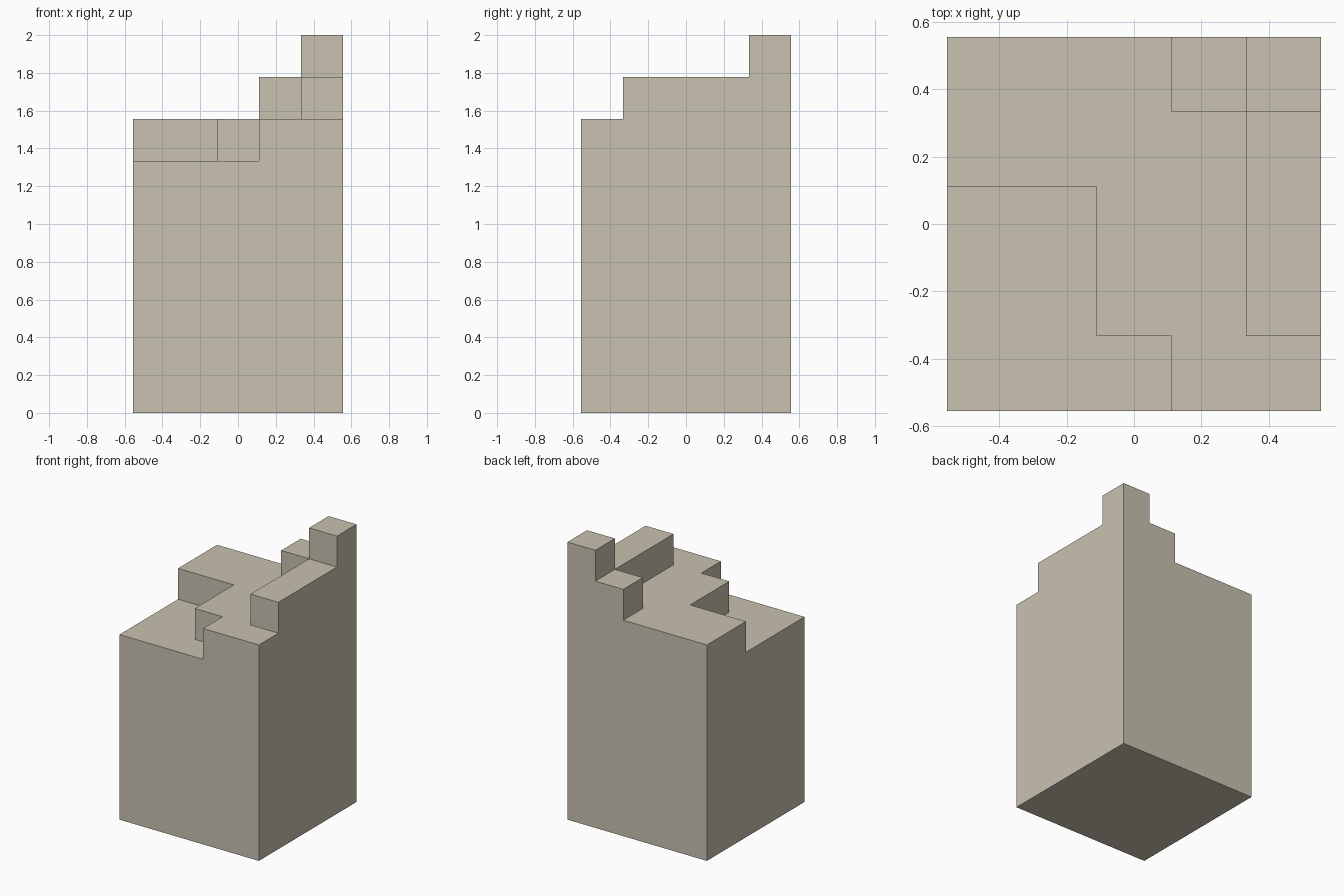
import bpy, bmesh, math

if "Cube" in bpy.data.objects:
    bpy.data.objects.remove(bpy.data.objects["Cube"], do_unlink=True)

UNIT = 2 / 9            # one grid step
N = 5                   # cells per side
TIERS = [0, 6, 7, 8, 9]  # heights of the terraces, in units

stone = bpy.data.materials.new("warm_stone")
stone.use_nodes = True
colour = (0.584, 0.539, 0.434, 1)
stone.diffuse_color = colour
stone.node_tree.nodes["Principled BSDF"].inputs["Base Color"].default_value = colour


def tier(i, j):
    """Terrace number of a cell; i runs along x and j along y."""
    if not (0 <= i < N and 0 <= j < N):
        return 0
    if i == 4 and j == 4:
        return 4                                  # corner peak
    if (i == 4 and j >= 1) or (i == 3 and j == 4):
        return 3                                  # ridge
    if (i < 2 and j < 3) or (i == 2 and j == 0):
        return 1                                  # sunken front corner
    return 2


bm = bmesh.new()


def quad(*corners):
    bm.faces.new([bm.verts.new(((x - N / 2) * UNIT, (y - N / 2) * UNIT, z * UNIT))
                  for x, y, z in corners])


# Cell tops, undersides and the walls exposed above lower neighbours
for i in range(N):
    for j in range(N):
        ring = [(i, j), (i + 1, j), (i + 1, j + 1), (i, j + 1)]
        height = tier(i, j)
        quad(*[(x, y, TIERS[height]) for x, y in ring])
        quad(*[(x, y, 0) for x, y in reversed(ring)])
        for k, (di, dj) in enumerate([(0, -1), (1, 0), (0, 1), (-1, 0)]):
            a, b = ring[k], ring[(k + 1) % 4]
            for t in range(tier(i + di, j + dj), height):
                low, high = TIERS[t], TIERS[t + 1]
                quad((*a, low), (*b, low), (*b, high), (*a, high))

# Weld into one solid and merge the flat areas
bmesh.ops.remove_doubles(bm, verts=bm.verts, dist=0.001)
bmesh.ops.dissolve_limit(bm, angle_limit=math.radians(1), verts=bm.verts, edges=bm.edges)
bmesh.ops.recalc_face_normals(bm, faces=bm.faces)

mesh = bpy.data.meshes.new("terraced_block")
bm.to_mesh(mesh)
bm.free()
mesh.materials.append(stone)
block = bpy.data.objects.new("terraced_block", mesh)
bpy.context.collection.objects.link(block)
